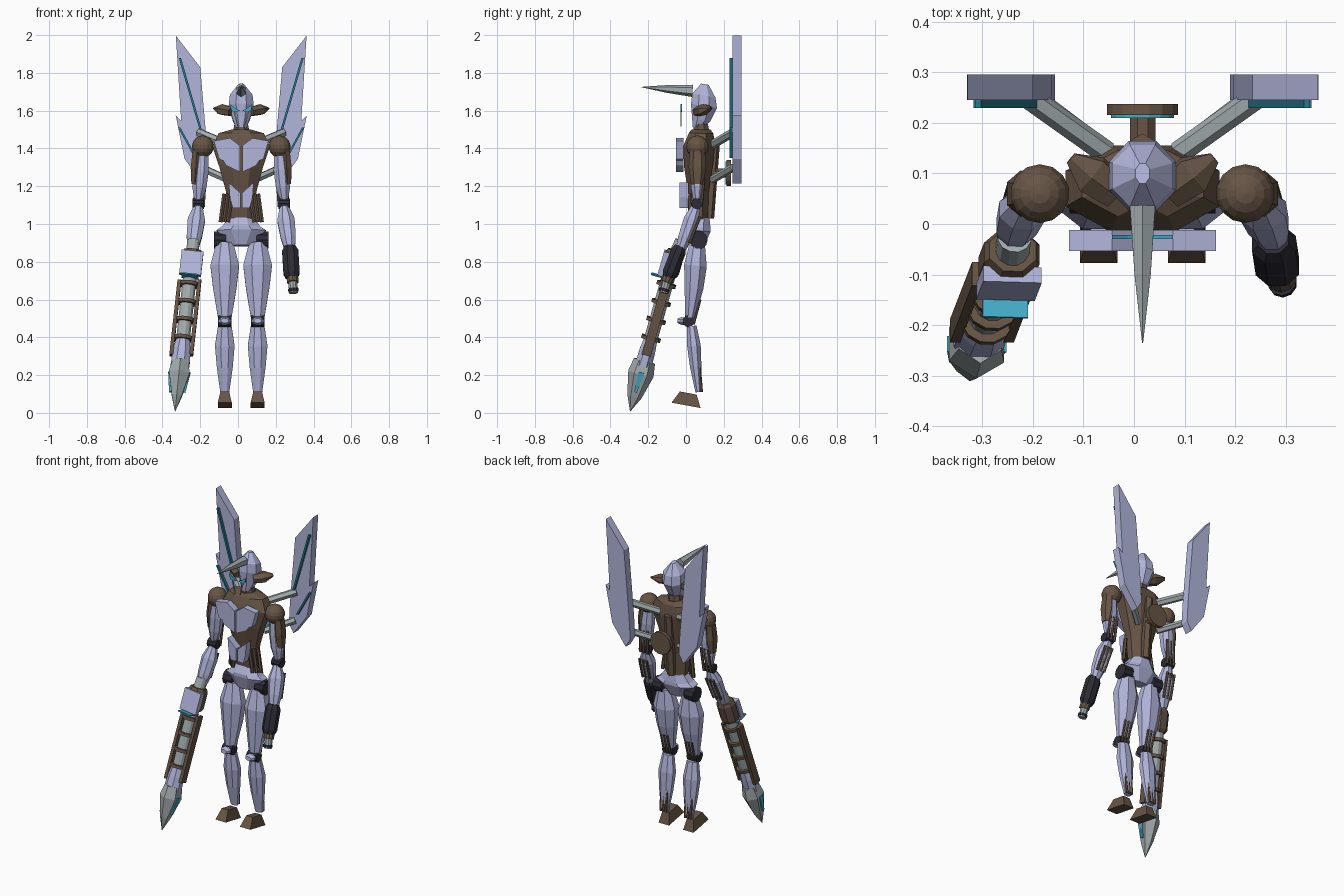
import bpy, bmesh, math
from mathutils import Vector as V

C = 0.017  # x of the body's mirror plane


def material(name, rgb):
    m = bpy.data.materials.new(name)
    m.diffuse_color = (*rgb, 1)
    return m


LAV = material("lavender_armour", (0.44, 0.46, 0.70))
BROWN = material("brown_frame", (0.135, 0.09, 0.06))
GREY = material("grey_metal", (0.36, 0.41, 0.42))
DARK = material("dark_joint", (0.026, 0.024, 0.035))
TEAL = material("bright_teal", (0.06, 0.42, 0.60))
DEEP = material("deep_teal", (0.02, 0.19, 0.26))


def finish(name, bm, mat):
    bmesh.ops.recalc_face_normals(bm, faces=bm.faces)
    me = bpy.data.meshes.new(name)
    bm.to_mesh(me)
    bm.free()
    me.materials.append(mat)
    ob = bpy.data.objects.new(name, me)
    bpy.context.collection.objects.link(ob)
    return ob


def loft(name, rings, n, mat):
    """Skin n-sided sections (centre, half width, half depth) with flat sides forward."""
    d = (V(rings[-1][0]) - V(rings[0][0])).normalized()
    ref = V((0, 0, 1)) if abs(d.x) > 0.9 else V((1, 0, 0))
    ex = (ref - d * d.dot(ref)).normalized()
    ey = d.cross(ex)
    k = 1 / math.cos(math.pi / n)
    bm = bmesh.new()
    loops = []
    for c, rx, ry in rings:
        angles = [(i + 0.5) * math.tau / n for i in range(n)]
        loops.append([bm.verts.new(V(c) + ex * math.cos(a) * rx * k + ey * math.sin(a) * ry * k)
                      for a in angles])
    for a, b in zip(loops, loops[1:]):
        for i in range(n):
            j = (i + 1) % n
            bm.faces.new((a[i], a[j], b[j], b[i]))
    bm.faces.new(loops[0])
    bm.faces.new(loops[-1])
    return finish(name, bm, mat)


def limb(name, p, q, profile, n, mat):
    """Straight loft from p to q; profile holds (fraction, half width, half depth)."""
    return loft(name, [(V(p).lerp(V(q), t), rx, ry) for t, rx, ry in profile], n, mat)


def rod(name, p, q, r, mat, n=8):
    return limb(name, p, q, [(0, r, r), (1, r, r)], n, mat)


def plate(name, pts, y0, y1, s, mat):
    """Outline in (distance from mirror plane, z), extruded in y."""
    bm = bmesh.new()
    a, b = [[bm.verts.new((C + s * u, y, z)) for u, z in pts] for y in (y0, y1)]
    bm.faces.new(a)
    bm.faces.new(b)
    for i in range(len(pts)):
        j = (i + 1) % len(pts)
        bm.faces.new((a[i], a[j], b[j], b[i]))
    return finish(name, bm, mat)


def ball(name, c, r, mat):
    bm = bmesh.new()
    bmesh.ops.create_uvsphere(bm, u_segments=14, v_segments=9, radius=r)
    bmesh.ops.translate(bm, verts=bm.verts, vec=c)
    return finish(name, bm, mat)


def stack(name, x, rows, n, mat):
    """Vertical loft; rows are (z, y, half width, half depth)."""
    return loft(name, [((x, y, z), rx, ry) for z, y, rx, ry in rows], n, mat)


# Head, horn and neck
stack("head", C, [(1.51, .06, .026, .026), (1.55, .08, .045, .048), (1.625, .095, .066, .07),
                  (1.68, .095, .06, .062), (1.74, .10, .014, .02)], 8, LAV)
limb("horn", (C, .035, 1.705), (C, -.235, 1.725),
     [(0, .025, .028), (.5, .016, .018), (1, .001, .001)], 6, GREY)
stack("neck", C, [(1.45, .08, .05, .05), (1.53, .08, .036, .036)], 8, BROWN)

# Torso, pelvis and back disc
stack("torso", C, [(1.01, .07, .07, .045), (1.17, .065, .08, .055), (1.30, .065, .115, .075),
                   (1.41, .07, .152, .085), (1.48, .08, .12, .065), (1.50, .08, .05, .05)], 8, BROWN)
stack("pelvis", C, [(.885, .06, .06, .035), (.965, .065, .13, .065), (.985, .065, .10, .065),
                    (1.035, .075, .065, .05)], 8, LAV)
rod("spine", (C, .12, 1.03), (C, .15, 1.42), .025, BROWN, 6)
rod("back_disc", (C, .215, 1.27), (C, .237, 1.27), .07, BROWN, 16)
rod("back_disc_glow", (C, .209, 1.27), (C, .215, 1.27), .062, TEAL, 16)
rod("back_disc_mount", (C, .12, 1.27), (C, .21, 1.27), .025, BROWN, 8)

for s, side in ((-1, "left"), (1, "right")):
    def P(u, y, z):
        return (C + s * u, y, z)

    # Face markings and ears
    plate(f"eye_{side}", [(.006, 1.60), (.03, 1.612), (.06, 1.635), (.052, 1.60), (.03, 1.592)],
          -.03, -.022, s, TEAL)
    plate(f"cheek_mark_{side}", [(.032, 1.592), (.04, 1.592), (.02, 1.515), (.015, 1.515)],
          -.03, -.025, s, GREY)
    limb(f"ear_{side}", P(.05, .06, 1.595), P(.142, .13, 1.615),
         [(0, .03, .022), (.55, .038, .026), (1, .012, .003)], 6, BROWN)

    # Chest and belly armour
    plate(f"chest_plate_{side}", [(.006, 1.415), (.06, 1.455), (.145, 1.44), (.118, 1.345),
                                  (.095, 1.335), (.08, 1.31), (.006, 1.275)], -.053, -.012, s, LAV)
    plate(f"belly_plate_{side}", [(.005, 1.165), (.066, 1.22), (.06, 1.14), (.045, 1.085),
                                  (.005, 1.085)], -.035, .012, s, LAV)
    for i in range(3):
        u = .06 + i * .02
        rod(f"waist_pipe_{side}", P(u - .01, .02 + i * .015, 1.16), P(u + .01, .025 + i * .015, 1.01),
            .010, BROWN, 6)

    # Wings with glowing seams and struts
    plate(f"wing_{side}", [(.346, 1.997), (.217, 1.83), (.180, 1.40), (.173, 1.27), (.205, 1.215),
                           (.300, 1.345), (.347, 1.575), (.318, 1.545)], .245, .295, s, LAV)
    for a, b in (((.325, 1.88), (.215, 1.50)), ((.328, 1.51), (.24, 1.35))):
        plate(f"wing_seam_{side}", [(a[0] + .006, a[1]), (a[0] - .006, a[1]),
                                    (b[0] - .006, b[1]), (b[0] + .006, b[1])], .229, .245, s, DEEP)
    rod(f"upper_strut_{side}", P(.07, .14, 1.42), P(.225, .25, 1.485), .02, GREY, 6)
    rod(f"lower_strut_{side}", P(.07, .14, 1.235), P(.215, .25, 1.30), .018, GREY, 6)

    # Hips and legs
    rod(f"hip_joint_{side}", P(.08, .068, .915), P(.144, .068, .915), .045, DARK, 10)
    stack(f"thigh_{side}", C + s * .087, [(.90, .06, .045, .04), (.78, .05, .076, .06),
                                          (.66, .042, .062, .05), (.505, .022, .036, .026)], 8, LAV)
    rod(f"knee_joint_{side}", P(.052, .013, .485), P(.122, .013, .485), .03, DARK, 10)
    limb(f"knee_cap_{side}", P(.087, -.045, .488), P(.087, .0, .485),
         [(0, .02, .012), (.4, .033, .02), (1, .033, .02)], 8, LAV)
    stack(f"shin_{side}", C + s * .087, [(.46, .03, .036, .026), (.355, .042, .052, .036),
                                         (.24, .052, .042, .03), (.11, .066, .024, .016)], 8, LAV)
    for k in (-.022, 0, .022):
        rod(f"calf_rod_{side}", P(.087 + k, .066, .30), P(.087 + k * .8, .082, .11), .007, BROWN, 6)
        rod(f"thigh_rod_{side}", P(.087 + k, .075, .60), P(.087 + k, .04, .47), .006, BROWN, 6)
    stack(f"foot_{side}", C + s * .087, [(.04, .0, .037, .078), (.105, .012, .023, .045)], 4, BROWN)

    # Arms
    ball(f"shoulder_{side}", P(.203, .06, 1.41), .059, BROWN)
    limb(f"upper_arm_{side}", P(.205, .06, 1.39), P(.227, .06, 1.13),
         [(0, .03, .03), (.4, .042, .038), (.75, .038, .034), (1, .022, .022)], 8, LAV)
    limb(f"arm_shell_{side}", P(.235, .06, 1.385), P(.246, .06, 1.21),
         [(0, .022, .035), (.5, .027, .04), (1, .018, .028)], 6, BROWN)
    rod(f"elbow_joint_{side}", P(.197, .057, 1.108), P(.259, .057, 1.108), .028, DARK, 10)
    limb(f"forearm_{side}", P(.228, .052, 1.09), P(.258, -.03, .86),
         [(0, .024, .024), (.3, .046, .04), (.7, .04, .036), (1, .026, .026)], 8, LAV)
    for k in (-.025, 0, .025):
        rod(f"arm_rod_{side}", P(.215 + k, .095, 1.24), P(.225 + k, .08, 1.09), .007, BROWN, 6)
        rod(f"forearm_rod_{side}", P(.236 + k, .075, 1.04), P(.252 + k, .018, .90), .007, BROWN, 6)

# Short hand cannon on the right arm
limb("hand_cannon", (.275, -.03, .88), (.285, -.095, .715),
     [(0, .03, .03), (.15, .043, .04), (.85, .043, .04), (1, .032, .03)], 8, DARK)
rod("cannon_collar", (.287, -.09, .725), (.291, -.105, .69), .03, BROWN, 10)
rod("cannon_muzzle", (.289, -.10, .70), (.294, -.118, .635), .023, GREY, 10)
rod("cannon_rim", (.292, -.114, .657), (.294, -.118, .642), .027, DARK, 10)

# Lance on the left arm, laid out along one slanted axis
def A(z, dx=0, dy=0):
    t = .8 - z
    return V((-.246 - .11 * t + dx, -.07 - .285 * t + dy, z))


rod("lance_wrist", (-.236, -.025, .91), A(.84), .033, GREY, 12)
limb("lance_housing", A(.86), A(.725), [(0, .046, .042), (.15, .055, .05), (.85, .055, .05),
                                        (1, .042, .04)], 8, BROWN)
limb("lance_housing_plate", A(.855, 0, -.045), A(.73, 0, -.045),
     [(0, .058, .016), (1, .058, .016)], 4, LAV)
rod("lance_housing_glow", A(.728, 0, -.05), A(.722, 0, -.05), .045, TEAL, 4)
rod("lance_core", A(.74), A(.33), .036, GREY, 12)
for dx in (-.053, .053):
    limb("lance_rail", A(.70, dx), A(.305, dx), [(0, .010, .024), (1, .010, .024)], 4, BROWN)
for i in range(4):
    z = .68 - i * .095
    rod("lance_ring", A(z + .009), A(z - .009), .052, BROWN, 12)
limb("lance_blade_socket", A(.385), A(.25), [(0, .036, .036), (.4, .047, .042), (1, .05, .045)], 8, LAV)
limb("lance_blade", A(.275), A(.008), [(0, .042, .05), (.25, .055, .06), (.7, .026, .034),
                                       (1, .001, .001)], 6, GREY)
for dx in (-.047, .047):
    limb("blade_glow", A(.215, dx), A(.11, dx * .75), [(0, .012, .016), (1, .008, .007)], 4, TEAL)
